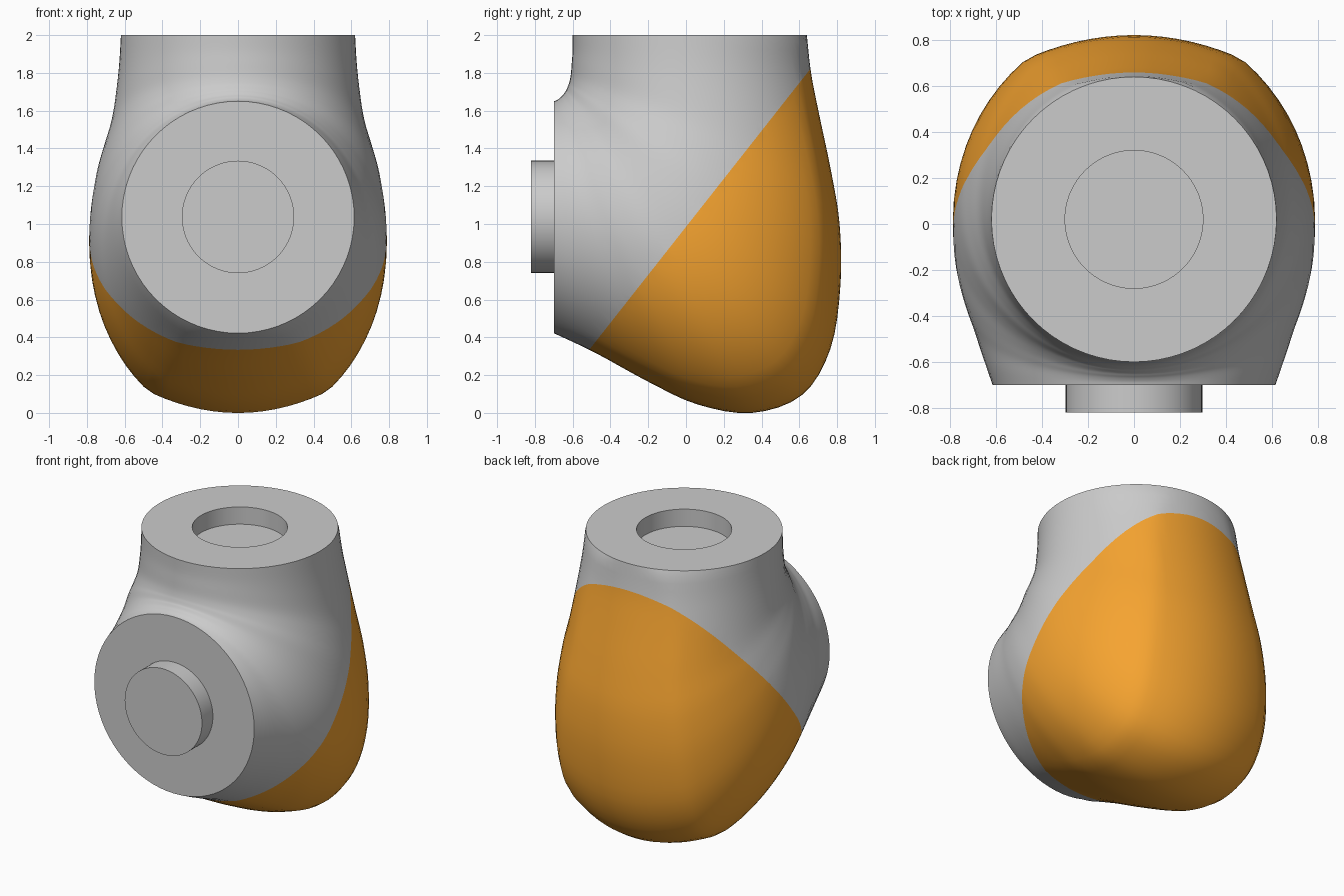
import bpy, bmesh, math
from mathutils import Vector

if "Cube" in bpy.data.objects:
    bpy.data.objects.remove(bpy.data.objects["Cube"])

SIDES, STEPS = 72, 4

# Elbow sections fanning from top flange to front flange:
# inner (y, z), outer (y, z), half width
SECTIONS = [
    (-.600, 2.00, .640, 2.00, .620),
    (-.600, 1.92, .662, 1.80, .628),
    (-.605, 1.85, .705, 1.58, .643),
    (-.610, 1.79, .768, 1.28, .670),
    (-.618, 1.75, .813, 1.00, .712),
    (-.625, 1.73, .818, .680, .754),
    (-.633, 1.71, .765, .340, .781),
    (-.640, 1.70, .615, .095, .788),
    (-.650, 1.685, .350, .000, .776),
    (-.660, 1.675, .060, .045, .742),
    (-.670, 1.665, -.200, .165, .700),
    (-.685, 1.655, -.480, .318, .655),
    (-.700, 1.65, -.700, .422, .615),
]


def catmull(p0, p1, p2, p3, t):
    return [0.5 * (2 * b + (c - a) * t + (2 * a - 5 * b + 4 * c - d) * t * t
                   + (3 * b - a - 3 * c + d) * t ** 3)
            for a, b, c, d in zip(p0, p1, p2, p3)]


def ring(iy, iz, oy, oz, width, bulge=0.0):
    """Oval section; the outer half swells and is capped by a shallow back panel."""
    inner, outer = Vector((0, iy, iz)), Vector((0, oy, oz))
    mid, half = (inner + outer) / 2, (outer - inner) / 2
    pts = []
    for i in range(SIDES):
        a = 2 * math.pi * i / SIDES
        c, s = math.cos(a), math.sin(a)
        if s > 0:
            s = min(s * (1 + .10 * bulge), 1 - .36 * c * c)
        pts.append(mid + half * s + Vector((c * width, 0, 0)))
    return pts


def all_rings():
    # socket in the top flange
    rings = [ring(-.28, 1.88, .32, 1.88, .3), ring(-.28, 2, .32, 2, .3)]
    # curved elbow
    last = len(SECTIONS) - 1
    for k in range(last * STEPS + 1):
        i = min(k // STEPS, last - 1)
        t = k / STEPS - i
        pick = [SECTIONS[max(0, min(last, i + d))] for d in (-1, 0, 1, 2)]
        bulge = max(math.sin(math.pi * k / (last * STEPS)), 0) ** .6
        rings.append(ring(*catmull(*pick, t), bulge))
    # round boss on the front flange
    rings += [ring(-.7, 1.335, -.7, .74, .297), ring(-.82, 1.335, -.82, .74, .297)]
    return rings


def build(name, keep_cover, color=None):
    bm = bmesh.new()
    loops = [[bm.verts.new(p) for p in r] for r in all_rings()]
    for a, b in zip(loops, loops[1:]):
        for i in range(SIDES):
            j = (i + 1) % SIDES
            bm.faces.new((a[i], a[j], b[j], b[i]))
    bm.faces.new(loops[0])
    bm.faces.new(loops[-1])
    bmesh.ops.recalc_face_normals(bm, faces=bm.faces)
    # slanted split between housing and cover
    bmesh.ops.bisect_plane(bm, geom=bm.verts[:] + bm.edges[:] + bm.faces[:],
                           plane_co=(0, 0, .985), plane_no=(0, 1.27, -1),
                           clear_inner=keep_cover, clear_outer=not keep_cover)
    mesh = bpy.data.meshes.new(name)
    bm.to_mesh(mesh)
    bm.free()
    obj = bpy.data.objects.new(name, mesh)
    bpy.context.collection.objects.link(obj)
    if color:
        mat = bpy.data.materials.new(name + "_color")
        mat.diffuse_color = color
        mat.use_nodes = True
        mat.node_tree.nodes["Principled BSDF"].inputs["Base Color"].default_value = mat.diffuse_color
        mesh.materials.append(mat)
    bpy.ops.object.select_all(action='DESELECT')
    obj.select_set(True)
    bpy.context.view_layer.objects.active = obj
    bpy.ops.object.shade_smooth_by_angle(angle=math.radians(30))
    return obj


build("joint_housing", False)
build("joint_cover", True, (.92, .37, .03, 1))
